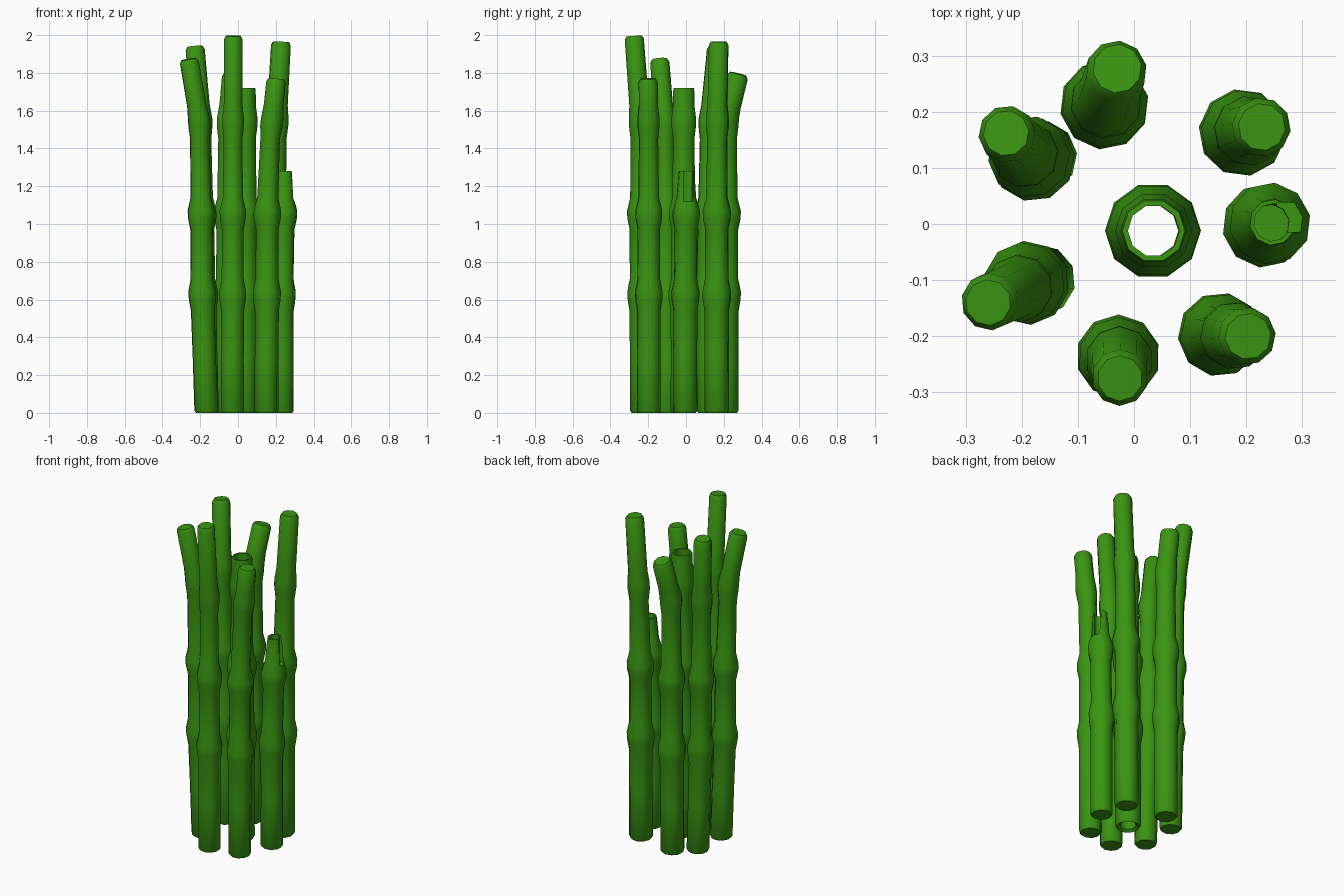
import bpy, bmesh, math

if "Cube" in bpy.data.objects:
    bpy.data.objects.remove(bpy.data.objects["Cube"])

SIDES = 10

green = bpy.data.materials.new("bamboo green")
green.diffuse_color = (0.042, 0.30, 0.006, 1)
green.use_nodes = True
green.node_tree.nodes["Principled BSDF"].inputs["Base Color"].default_value = green.diffuse_color

# Radius along a stalk: swollen nodes between slimmer sections
PROFILE = [(0.0, 0.056), (0.012, 0.064), (0.3, 0.063), (0.54, 0.064), (0.60, 0.073),
           (0.64, 0.075), (0.71, 0.061), (0.97, 0.060), (1.03, 0.072), (1.07, 0.073),
           (1.14, 0.056), (1.45, 0.052), (1.52, 0.060), (1.56, 0.060), (1.63, 0.052), (2.1, 0.050)]


def lerp_keys(keys, z):
    """Linear interpolation of tuples keyed by their first value."""
    for a, b in zip(keys, keys[1:]):
        if z <= b[0]:
            t = (z - a[0]) / (b[0] - a[0])
            return [p + (q - p) * t for p, q in zip(a[1:], b[1:])]
    return list(keys[-1][1:])


def stalk(name, path, scale=1.0, tip=None, hole_floor=None, open_base=False, turn=0.0):
    """Loft rings along a bent path; hole_floor makes the top hollow."""
    top = path[-1][0]
    zs = [z for z, r in PROFILE if z < top - 0.05] + [top - 0.018]
    rings = []                                   # (z, radius)
    for z in zs:
        r = lerp_keys(PROFILE, z)[0] * scale
        if tip and z > 1.09:                     # taper towards a given tip radius
            r += (tip - r) * (z - 1.09) / (top - 1.09)
        rings.append((z, r))
    end = rings[-1][1]
    if hole_floor is None:
        rings.append((top, end * 0.80))          # rounded closed tip
    else:                                        # rim, then back down the inside
        rings += [(top, end * 0.95), (top, end * 0.78), (hole_floor, end * 0.78)]

    bm = bmesh.new()
    loops = []
    for z, r in rings:
        x, y = lerp_keys(path, z)
        x0, y0 = lerp_keys(path, z - 0.05)
        sx, sy = ((x - x0) / 0.05, (y - y0) / 0.05) if z > 1.6 else (0, 0)
        loop = []
        for i in range(SIDES):
            a = math.tau * i / SIDES + turn
            dx, dy = r * math.cos(a), r * math.sin(a)
            loop.append(bm.verts.new((x + dx, y + dy, z - sx * dx - sy * dy)))
        loops.append(loop)
    if open_base:
        loops.append(loops[0])                   # tube: inside wall meets the base
    for a, b in zip(loops, loops[1:]):
        for i in range(SIDES):
            j = (i + 1) % SIDES
            bm.faces.new((a[i], a[j], b[j], b[i]))
    if not open_base:
        bm.faces.new(loops[0][::-1])
        bm.faces.new(loops[-1])
    bmesh.ops.recalc_face_normals(bm, faces=bm.faces)
    mesh = bpy.data.meshes.new(name)
    bm.to_mesh(mesh)
    bm.free()
    mesh.materials.append(green)
    ob = bpy.data.objects.new(name, mesh)
    bpy.context.collection.objects.link(ob)
    bpy.ops.object.select_all(action='DESELECT')
    ob.select_set(True)
    bpy.context.view_layer.objects.active = ob
    bpy.ops.object.shade_smooth_by_angle(angle=math.radians(40))
    return ob


# Outer ring of closed stalks: path points are (z, x, y)
stalk("back_stalk", [(0, -0.055, 0.21), (1.55, -0.05, 0.215), (1.795, -0.03, 0.277)], 1.06, turn=0.2)
stalk("back_left_stalk", [(0, -0.165, 0.12), (0.63, -0.18, 0.115), (1.55, -0.195, 0.125),
                          (1.94, -0.228, 0.162)], turn=0.1)
stalk("front_left_stalk", [(0, -0.168, -0.10), (0.63, -0.19, -0.105), (1.06, -0.195, -0.105),
                           (1.55, -0.205, -0.115), (1.873, -0.26, -0.14)], turn=0.4)
stalk("front_stalk", [(0, -0.03, -0.232), (1.55, -0.026, -0.242), (1.996, -0.025, -0.275)], turn=0.3)
stalk("front_right_stalk", [(0, 0.15, -0.197), (1.06, 0.155, -0.197), (1.4, 0.165, -0.198),
                            (1.77, 0.203, -0.2)], turn=0.1)
stalk("back_right_stalk", [(0, 0.19, 0.163), (1.06, 0.195, 0.163), (1.55, 0.205, 0.166),
                           (1.965, 0.228, 0.173)], 1.04, turn=0.5)

# Central open tube
stalk("centre_tube", [(0, 0.033, -0.012), (1.72, 0.035, -0.012)], 1.14,
      hole_floor=0.012, open_base=True)

# Short broken stalk with a notch in its rim
short = stalk("short_stalk", [(0, 0.232, -0.004), (0.63, 0.232, -0.003), (1.28, 0.247, 0.003)],
              tip=0.042, hole_floor=1.08, turn=0.2)
bpy.ops.mesh.primitive_cube_add(size=1, location=(0.295, 0.012, 1.22))
notch = bpy.context.object
notch.name = "notch_cutter"
notch.scale = (0.08, 0.052, 0.2)
notch.hide_render = True
notch.display_type = 'WIRE'
cut = short.modifiers.new("notch", 'BOOLEAN')
cut.operation = 'DIFFERENCE'
cut.object = notch
